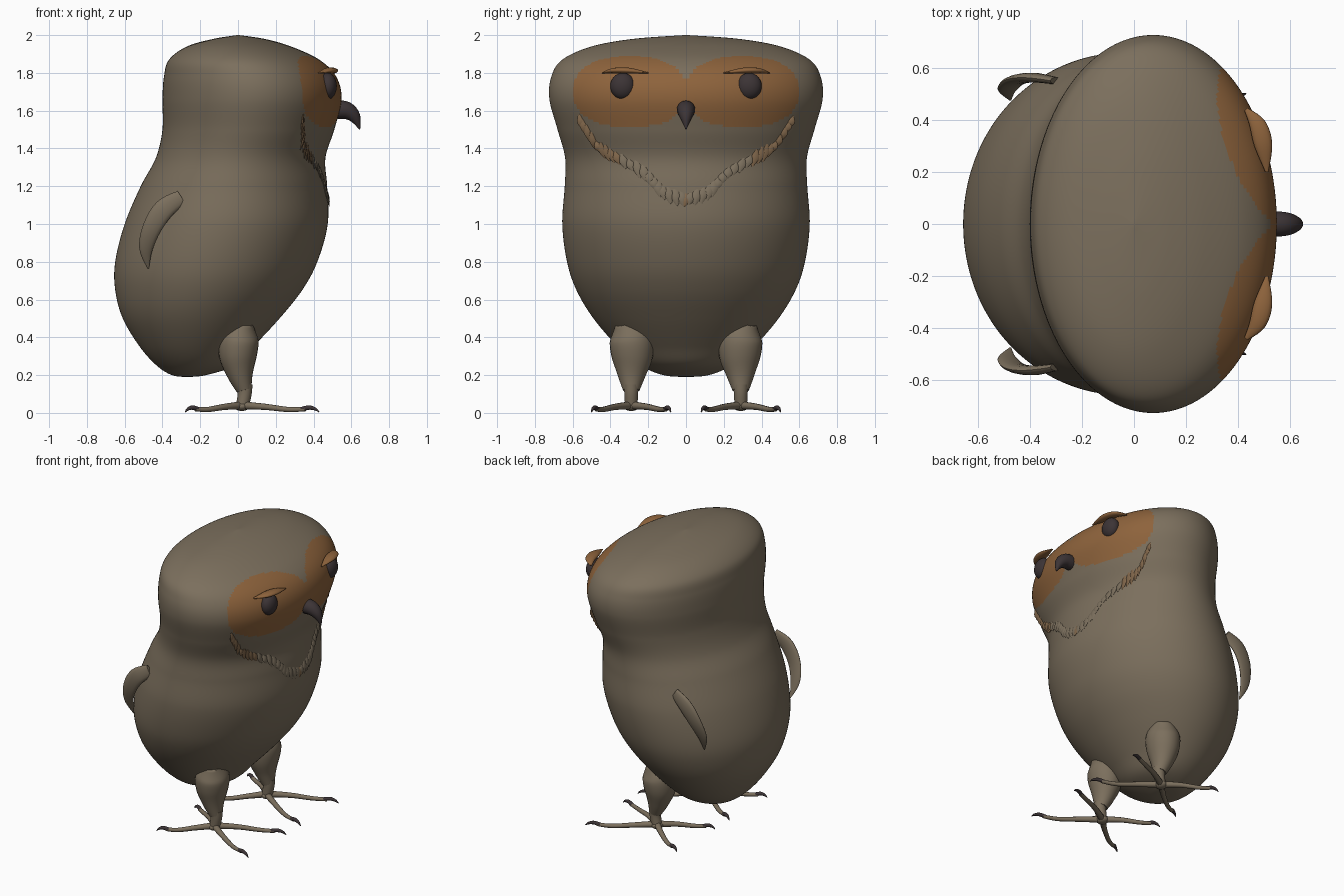
import bpy, bmesh, math, random
from mathutils import Vector

random.seed(4)
if "Cube" in bpy.data.objects:
    bpy.data.objects.remove(bpy.data.objects["Cube"])


def material(name, rgb):
    m = bpy.data.materials.new(name)
    m.use_nodes = True
    m.diffuse_color = (*rgb, 1)
    m.node_tree.nodes["Principled BSDF"].inputs["Base Color"].default_value = (*rgb, 1)
    return m


FEATHER = material("grey brown feather", (0.2, 0.16, 0.11))
ORANGE = material("orange brown face", (0.27, 0.125, 0.045))
RUST = material("rusty fringe", (0.22, 0.135, 0.07))
DARK = material("dark horn", (0.045, 0.034, 0.036))


def finish(name, bm, mats, angle=60):
    bmesh.ops.recalc_face_normals(bm, faces=bm.faces)
    mesh = bpy.data.meshes.new(name)
    bm.to_mesh(mesh)
    bm.free()
    for m in mats:
        mesh.materials.append(m)
    ob = bpy.data.objects.new(name, mesh)
    bpy.context.collection.objects.link(ob)
    bpy.ops.object.select_all(action='DESELECT')
    ob.select_set(True)
    bpy.context.view_layer.objects.active = ob
    bpy.ops.object.shade_smooth_by_angle(angle=math.radians(angle))
    return ob


def smooth_rows(rows, steps):
    """Resample rows of numbers along a Catmull-Rom curve."""
    rows = [Vector(r) for r in rows]
    out = []
    for i in range(len(rows) - 1):
        a, b, c, d = (rows[min(max(i + k, 0), len(rows) - 1)] for k in (-1, 0, 1, 2))
        for s in range(steps):
            t = s / steps
            out.append(b + (c - a) * t / 2 + (a * 2 - b * 5 + c * 4 - d) * t * t / 2
                       + (b * 3 - a - c * 3 + d) * t ** 3 / 2)
    return out + [rows[-1]]


def loft(bm, rings):
    """Skin closed rings of points and cap both ends."""
    loops = [[bm.verts.new(p) for p in ring] for ring in rings]
    n = len(loops[0])
    for a, b in zip(loops, loops[1:]):
        for i in range(n):
            bm.faces.new((a[i], a[(i + 1) % n], b[(i + 1) % n], b[i]))
    bm.faces.new(loops[0])
    bm.faces.new(loops[-1])


def tube(name, path, radii, mat, flat=1, side=(0, 1, 0), sides=14, steps=5):
    """Tapered tube; flat scales its thickness along the side direction."""
    pts = smooth_rows(path, steps)
    rad = smooth_rows([(r, 0, 0) for r in radii], steps)
    rings = []
    for i, p in enumerate(pts):
        tangent = (pts[min(i + 1, len(pts) - 1)] - pts[max(i - 1, 0)]).normalized()
        u = tangent.cross(Vector(side)).normalized()
        v = u.cross(tangent) * flat
        r = max(rad[i].x, 0.001)
        rings.append([p + (u * math.cos(a) + v * math.sin(a)) * r
                      for a in (math.tau * k / sides for k in range(sides))])
    bm = bmesh.new()
    loft(bm, rings)
    return finish(name, bm, [mat])


def ellipsoid(name, centre, size, mat):
    bm = bmesh.new()
    bmesh.ops.create_uvsphere(bm, u_segments=28, v_segments=16, radius=1)
    for v in bm.verts:
        v.co = Vector(centre) + Vector([c * s for c, s in zip(v.co, size)])
    return finish(name, bm, [mat])


# Body and head in one skin: height, back x, front x, half width
PROFILE = [
    (0.19, -.275, -.265, .005), (0.2, -.35, -.17, .12), (0.25, -.43, -.02, .24),
    (0.35, -.52, .08, .36), (0.5, -.61, .22, .49), (0.65, -.65, .34, .58),
    (0.8, -.65, .42, .63), (1, -.6, .475, .655), (1.2, -.515, .472, .642),
    (1.35, -.435, .463, .64), (1.5, -.4, .51, .68), (1.66, -.4, .548, .723),
    (1.78, -.392, .52, .713), (1.87, -.365, .43, .655), (1.94, -.27, .28, .5),
    (1.98, -.13, .14, .28), (2, -.005, .005, .01)]
ROWS = smooth_rows(PROFILE, 12)
SEGMENTS = 240


def surface_x(y, z):
    _, back, front, half = min(ROWS, key=lambda r: abs(r[0] - z))
    return (back + front) / 2 + (front - back) / 2 * math.sqrt(max(0, 1 - (y / half) ** 2))


def in_face_disc(p):
    return p.x > 0 and abs((abs(p.y) - .297) / .303) ** 2.3 + abs((p.z - 1.7) / .188) ** 2.3 < 1


bm = bmesh.new()
loft(bm, [[((b + f) / 2 + (f - b) / 2 * math.cos(a), h * math.sin(a), z)
           for a in (math.tau * k / SEGMENTS for k in range(SEGMENTS))]
          for z, b, f, h in ROWS])
for face in bm.faces:
    face.material_index = int(in_face_disc(face.calc_center_median()))
finish("body", bm, [FEATHER, ORANGE])

# Beak, hooked downwards
tube("beak", [(.52, 0, 1.605), (.575, 0, 1.6), (.618, 0, 1.565), (.645, 0, 1.5)],
     [.05, .047, .032, .002], DARK)

# Ruffled fringe running down from the discs to a point on the breast
FRINGE = smooth_rows([(.55, 1.54, 0), (.46, 1.41, 0), (.36, 1.35, 0), (.22, 1.27, 0),
                      (.12, 1.17, 0), (0, 1.13, 0)], 4)

for side, label in ((1, "left"), (-1, "right")):
    # Eye and drooping lid
    ellipsoid(label + "_eye", (.475, side * .335, 1.73), (.048, .066, .07), DARK)
    tube(label + "_eyelid",
         [(.43, side * .44, 1.8), (.475, side * .38, 1.812), (.497, side * .3, 1.812),
          (.51, side * .2, 1.8)], [.008, .032, .034, .006], ORANGE, flat=.45, side=(0, 0, 1))

    # Fringe feathers
    for i, (y, z, _) in enumerate(FRINGE):
        if side < 0 and y == 0:
            continue
        length = random.uniform(.03, .05)
        path = [(surface_x(y + dy, z + dz) + lift, side * (y + dy), z + dz)
                for dy, dz, lift in ((.01, length, -.006), (0, 0, .002), (-.008, -length, .004))]
        mat = RUST if i < 9 or y == 0 else FEATHER
        tube(label + "_fringe_feather", path, [.012, .026, .004], mat,
             flat=.3, side=(1, 0, 0), sides=8, steps=3)

    # Small curved wing
    tube(label + "_wing",
         [(-.3, side * .55, 1.14), (-.39, side * .562, 1.08), (-.455, side * .55, .98),
          (-.487, side * .515, .87), (-.475, side * .475, .765)],
         [.04, .054, .05, .036, .004], FEATHER, flat=.35)

    # Thigh, ankle and foot hub
    tube(label + "_leg",
         [(.02, side * .31, .48), (.005, side * .29, .4), (0, side * .285, .3),
          (.012, side * .288, .2), (.033, side * .29, .12)],
         [.06, .103, .1, .068, .04], FEATHER, flat=1.1, sides=24)
    tube(label + "_ankle", [(.035, side * .29, .15), (.035, side * .29, .1), (.022, side * .29, .03)],
         [.042, .037, .034], FEATHER)
    ellipsoid(label + "_foot", (.02, side * .29, .035), (.04, .04, .025), FEATHER)

    # Four spread toes, each ending in a curved claw
    for reach in (.41, -.3):
        for spread in (.21, -.21):
            def at(t, z):
                bow = spread * math.sin(math.pi * t) * .12
                return (.02 + reach * t, side * .29 + spread * t + bow, z)
            tube(label + "_toe", [at(0, .04), at(.3, .032), at(.6, .018), at(.82, .02)],
                 [.022, .017, .014, .012], FEATHER, side=(0, 0, 1), sides=10)
            tube(label + "_claw", [at(.77, .02), at(.87, .028), at(.95, .02), at(1, .004)],
                 [.012, .012, .008, .002], DARK, side=(0, 0, 1), sides=10)
